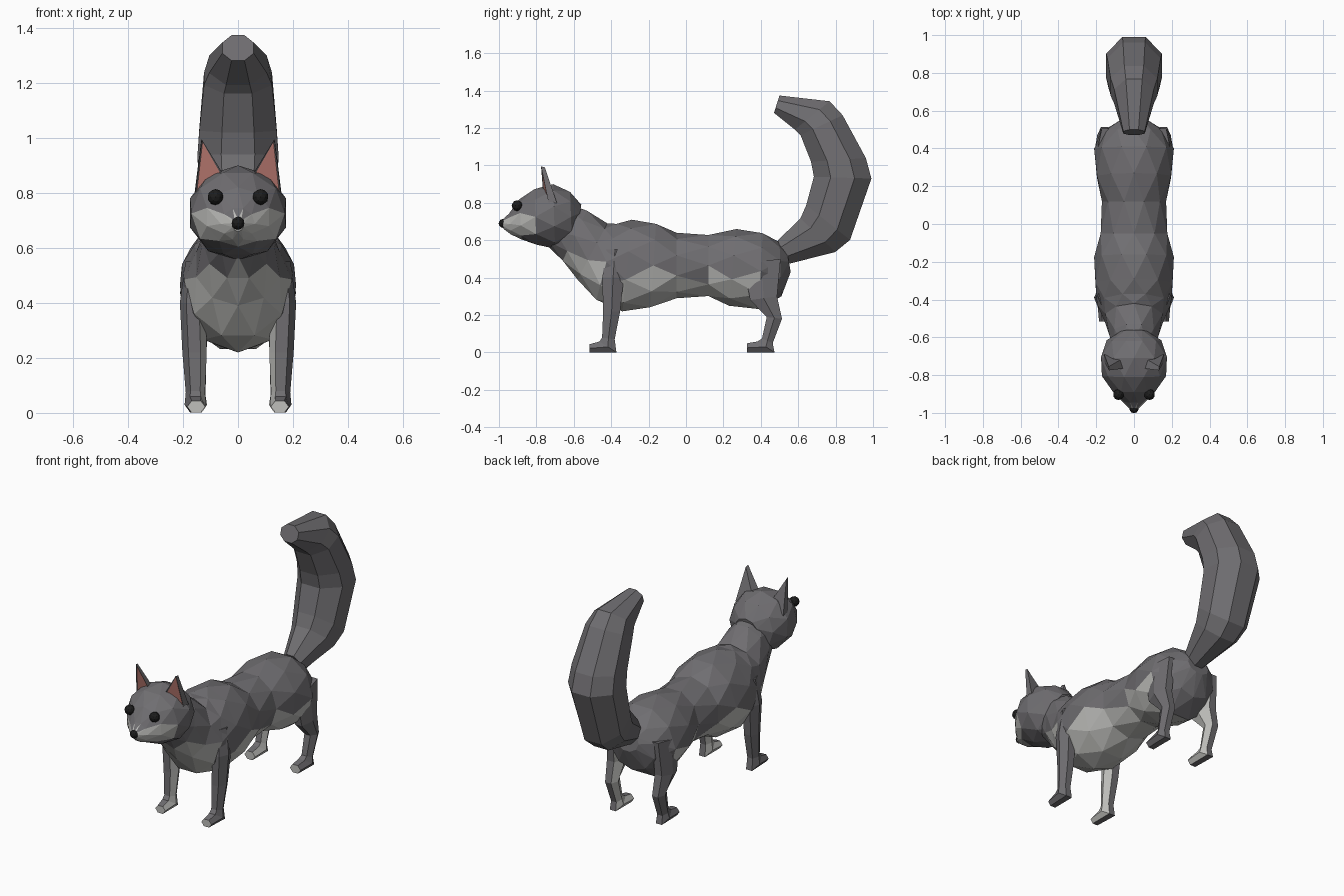
import bpy, bmesh, math
from mathutils import Vector

if "Cube" in bpy.data.objects:
    bpy.data.objects.remove(bpy.data.objects["Cube"])


def material(name, rgb):
    m = bpy.data.materials.new(name)
    m.diffuse_color = (*rgb, 1)
    m.use_nodes = True
    m.node_tree.nodes["Principled BSDF"].inputs["Base Color"].default_value = m.diffuse_color
    return m


GREY = material("grey fur", (0.16, 0.155, 0.165))
PALE = material("pale fur", (0.52, 0.52, 0.50))
PINK = material("inner ear pink", (0.50, 0.20, 0.17))
BLACK = material("black", (0.012, 0.012, 0.012))


def finish(name, bm, mats, rule=None):
    bmesh.ops.recalc_face_normals(bm, faces=bm.faces[:])
    bm.normal_update()
    if rule:
        for f in bm.faces:
            f.material_index = int(rule(f.calc_center_median(), f.normal))
    me = bpy.data.meshes.new(name)
    bm.to_mesh(me)
    bm.free()
    for m in mats:
        me.materials.append(m)
    ob = bpy.data.objects.new(name, me)
    bpy.context.collection.objects.link(ob)
    return ob


def loft(name, rings, n, rule=None, stagger=True):
    """Each ring: first edge point (y, z), opposite edge point (y, z), half width, optional centre x."""
    bm = bmesh.new()
    loops = []
    for i, r in enumerate(rings):
        a, b, w = Vector((0, r[0], r[1])), Vector((0, r[2], r[3])), r[4]
        mid, up = (a + b) / 2, (a - b) / 2
        mid.x = r[5] if len(r) > 5 else 0
        shift = 0.5 * (i % 2) if stagger else 0.5
        grow = 1 + 0.04 * (i % 2) if stagger else 1 / math.cos(math.pi / n) ** 0.7
        loop = []
        for k in range(n):
            t = 2 * math.pi * (k + shift) / n
            p = mid + up * math.cos(t) * grow + Vector((w * math.sin(t) * 1.03, 0, 0))
            loop.append(bm.verts.new(p))
        loops.append(loop)
    for i in range(len(loops) - 1):
        A, B = loops[i], loops[i + 1]
        for k in range(n):
            j = (k + 1) % n
            if not stagger:
                bm.faces.new((A[k], A[j], B[j], B[k]))
            elif i % 2 == 0:
                bm.faces.new((A[k], A[j], B[k]))
                bm.faces.new((A[j], B[j], B[k]))
            else:
                bm.faces.new((A[k], A[j], B[j]))
                bm.faces.new((A[k], B[j], B[k]))
    bm.faces.new(loops[0])
    bm.faces.new(loops[-1])
    return finish(name, bm, [GREY, PALE], rule)


# Body with neck, pale chest and belly
def belly(c, n):
    if c.y > 0.42:
        return False
    if c.y < -0.42:
        return c.z < 0.54 and n.z < 0.2 and (abs(c.x) < 0.13 or c.z < 0.45)
    return c.z < 0.41


loft("body", [
    (-.62, .79, -.74, .57, .10), (-.53, .76, -.66, .49, .125),
    (-.42, .69, -.58, .39, .155), (-.37, .69, -.48, .28, .19),
    (-.29, .71, -.34, .22, .208), (-.16, .69, -.19, .24, .205),
    (-.05, .64, -.05, .29, .18), (.12, .63, .12, .30, .165),
    (.27, .66, .23, .25, .20), (.41, .64, .39, .23, .205),
    (.50, .59, .51, .30, .145), (.54, .54, .56, .43, .07)], 10, belly)

# Head tapering to the muzzle, with pale cheeks
loft("head", [
    (-.56, .79, -.58, .66, .07), (-.62, .86, -.61, .59, .14),
    (-.71, .90, -.70, .555, .178), (-.81, .875, -.80, .575, .165),
    (-.89, .82, -.88, .605, .115), (-.945, .745, -.935, .63, .06),
    (-.985, .705, -.975, .66, .02)], 10,
    lambda c, n: c.y < -.81 and .62 < c.z < .72)

# Bushy upright tail
loft("tail", [
    (.49, .60, .54, .47, .06), (.61, .72, .80, .535, .12),
    (.64, .79, .88, .60, .14), (.68, .94, .995, .93, .155),
    (.665, 1.02, .965, 1.04, .148), (.61, 1.16, .84, 1.27, .13),
    (.58, 1.19, .77, 1.345, .11), (.47, 1.28, .50, 1.375, .06)], 8, None, False)

FRONT = [(-.43, .55, -.33, .55, .035, .155), (-.45, .40, -.33, .40, .045, .165),
         (-.445, .22, -.35, .22, .043, .158), (-.45, .08, -.38, .07, .034, .155),
         (-.465, .06, -.37, .0, .038, .155), (-.515, .045, -.515, .0, .032, .152)]
HIND = [(.30, .48, .51, .50, .04, .15), (.34, .28, .49, .30, .045, .158),
        (.43, .19, .515, .18, .038, .155), (.405, .075, .465, .05, .033, .152),
        (.38, .06, .475, .0, .038, .152), (.325, .05, .325, .0, .034, .15)]

for side, s in (("left", 1), ("right", -1)):
    # Legs, pale on the inside and on the paws
    for part, rings in (("front_leg", FRONT), ("hind_leg", HIND)):
        leg = loft(f"{side}_{part}", [(*r[:5], s * r[5]) for r in rings], 6,
                   lambda c, n: n.x * s < -.3 or (c.z < .06 and n.y < -.3), False)
        for v in leg.data.vertices:
            v.co.z = max(v.co.z, 0)

    # Ear: tapered wedge with a pink inset front
    bm = bmesh.new()
    front = [(.055, -.765, .87), (.155, -.735, .80), (.132, -.775, .995)]
    back = [(.065, -.715, .86), (.158, -.69, .80), (.134, -.755, .99)]
    f = [bm.verts.new((s * x, y, z)) for x, y, z in front]
    b = [bm.verts.new((s * x, y, z)) for x, y, z in back]
    inner = bm.faces.new(f)
    bm.faces.new(b[::-1])
    for k in range(3):
        j = (k + 1) % 3
        bm.faces.new((f[k], b[k], b[j], f[j]))
    bmesh.ops.recalc_face_normals(bm, faces=bm.faces[:])
    bmesh.ops.inset_individual(bm, faces=[inner], thickness=.011, depth=-.004)
    inner.material_index = 1
    finish(f"{side}_ear", bm, [GREY, PINK])

# Eyes and nose
for name, pos, r in (("left_eye", (.082, -.903, .785), .029),
                     ("right_eye", (-.082, -.903, .785), .029),
                     ("nose", (0, -.978, .69), .024)):
    bm = bmesh.new()
    bmesh.ops.create_icosphere(bm, subdivisions=2, radius=r)
    bmesh.ops.translate(bm, verts=bm.verts[:], vec=pos)
    finish(name, bm, [BLACK])
